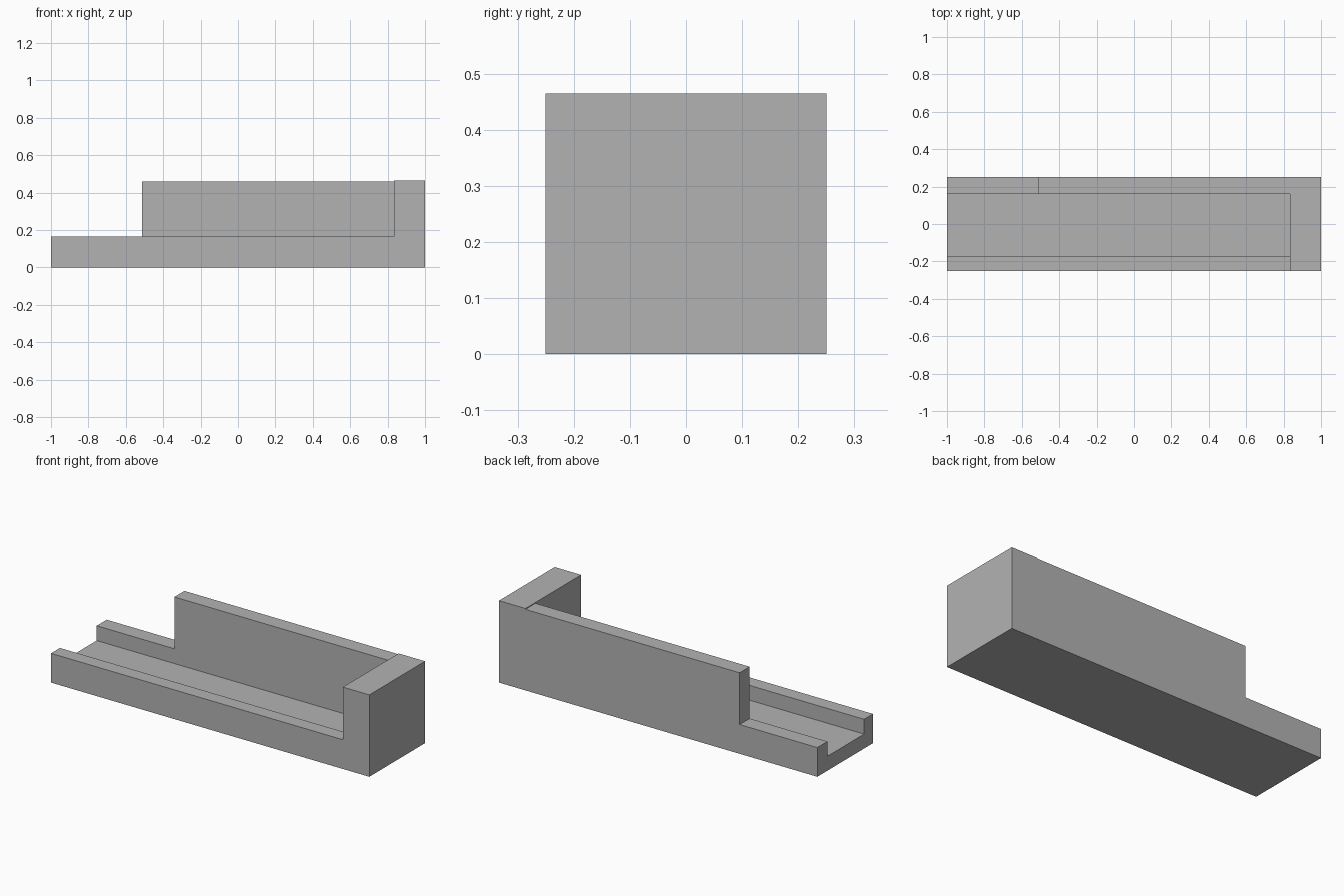
import bpy
from mathutils import Vector

default = bpy.data.objects.get("Cube")
if default:
    bpy.data.objects.remove(default, do_unlink=True)

grey = bpy.data.materials.new("plain grey")
grey.use_nodes = True
grey.diffuse_color = (0.45, 0.45, 0.45, 1)
grey.node_tree.nodes["Principled BSDF"].inputs["Base Color"].default_value = grey.diffuse_color


def box(name, low, high):
    """Box between two opposite corners."""
    low, high = Vector(low), Vector(high)
    bpy.ops.mesh.primitive_cube_add(size=1)
    ob = bpy.context.object
    ob.name = ob.data.name = name
    for v in ob.data.vertices:
        v.co = (low + high) / 2 + v.co * (high - low)
    ob.data.materials.append(grey)
    return ob


def cut(target, low, high):
    """Carve a box out of the target and discard the cutter."""
    cutter = box("cutter", low, high)
    cutter.hide_render = True
    mod = target.modifiers.new("cut", "BOOLEAN")
    mod.operation = "DIFFERENCE"
    mod.solver = "EXACT"
    mod.object = cutter
    bpy.context.view_layer.objects.active = target
    bpy.ops.object.modifier_apply(modifier=mod.name)
    bpy.data.objects.remove(cutter, do_unlink=True)


# Main dimensions
END_X, WALL_X = 0.834, -0.512
RIM_Z, FLOOR_Z, WALL_Z, TOP_Z = 0.166, 0.082, 0.46, 0.465

# Solid block, carved into a tray with an end block and a tall back wall
tray = box("channel_tray", (-1, -0.25, 0), (1, 0.25, TOP_Z))
cut(tray, (-2, -1, WALL_Z), (END_X, 1, 1))             # back wall sits just below the end block
cut(tray, (-2, -1, RIM_Z), (END_X, 0.16, 1))           # open front above the low rim
cut(tray, (-2, 0, RIM_Z), (WALL_X, 1, 1))              # notch at the open end of the back wall
cut(tray, (-2, -0.17, FLOOR_Z), (END_X, 0.16, 1))      # channel between the rims
